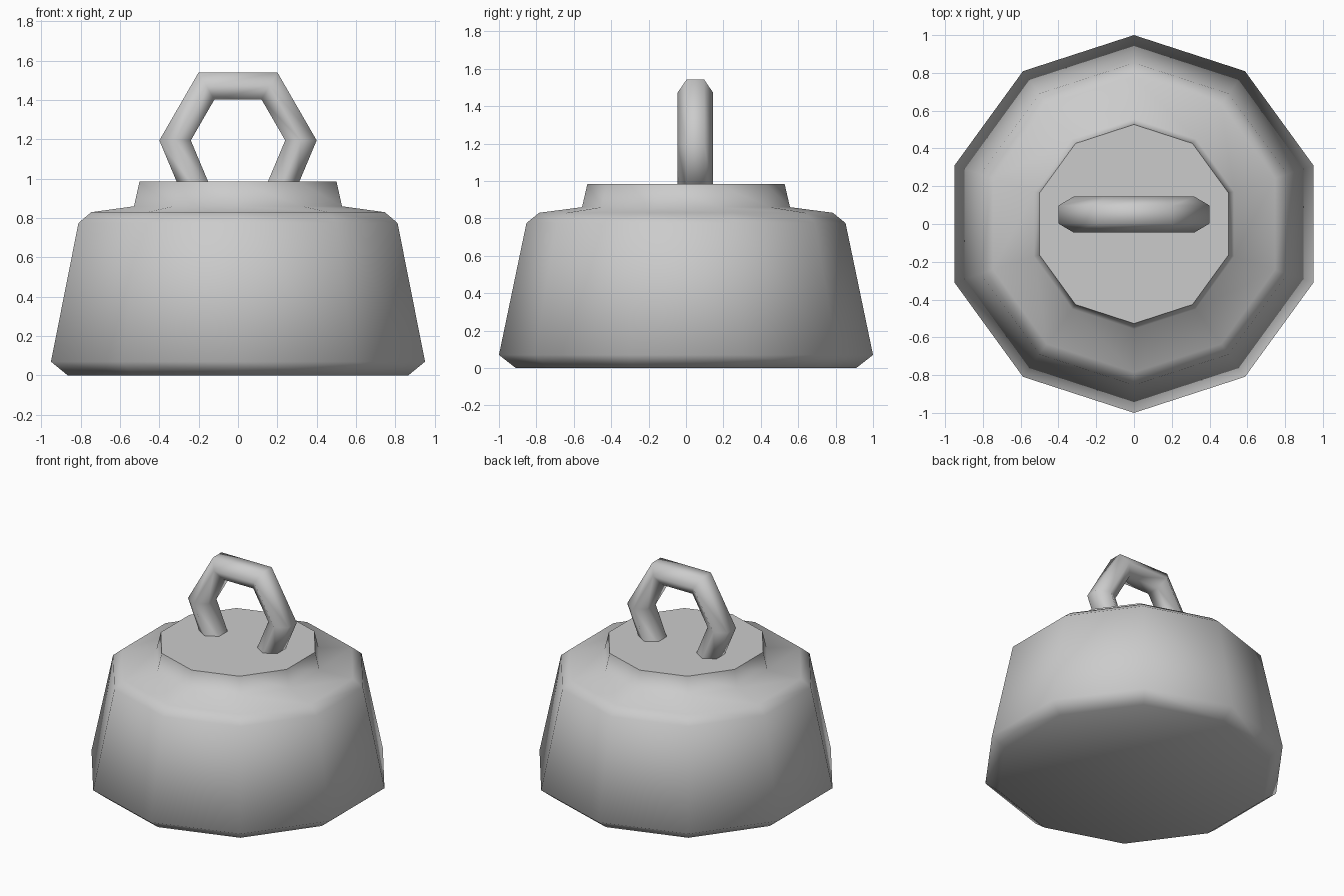
import bpy
import bmesh
from math import sin, cos, pi, radians
from mathutils import Vector

if "Cube" in bpy.data.objects:
    bpy.data.objects.remove(bpy.data.objects["Cube"])

grey = bpy.data.materials.new("plain_grey")
grey.use_nodes = True
colour = (0.6, 0.6, 0.6, 1)
grey.diffuse_color = colour
grey.node_tree.nodes["Principled BSDF"].inputs["Base Color"].default_value = colour


def loft(name, rings, angle):
    """Skin a list of equal-sized rings, cap both ends, smooth up to an angle."""
    bm = bmesh.new()
    loops = [[bm.verts.new(p) for p in ring] for ring in rings]
    n = len(loops[0])
    for a, b in zip(loops, loops[1:]):
        for i in range(n):
            j = (i + 1) % n
            bm.faces.new((a[i], a[j], b[j], b[i]))
    bm.faces.new(loops[0][::-1])
    bm.faces.new(loops[-1])
    bmesh.ops.recalc_face_normals(bm, faces=bm.faces)
    mesh = bpy.data.meshes.new(name)
    bm.to_mesh(mesh)
    bm.free()
    mesh.materials.append(grey)
    obj = bpy.data.objects.new(name, mesh)
    bpy.context.collection.objects.link(obj)
    bpy.ops.object.select_all(action='DESELECT')
    obj.select_set(True)
    bpy.context.view_layer.objects.active = obj
    bpy.ops.object.shade_smooth_by_angle(angle=radians(angle))
    return obj


# Ten-sided weight body with chamfered foot, shoulder and neck
SIDES = 10
profile = [(0.91, 0), (1.0, 0.07), (0.853, 0.775), (0.785, 0.83),
           (0.556, 0.86), (0.527, 0.985)]
loft("weight_body",
     [[(r * sin(2 * pi * i / SIDES), r * cos(2 * pi * i / SIDES), z)
       for i in range(SIDES)] for r, z in profile], 75)

# Bent hexagonal handle: mitred corners on a hexagon, legs sunk into the neck
HUB_Z, REACH, HALF_DEPTH, HALF_WIDTH, OFFSET_Y = 1.195, 0.32, 0.08, 0.095, 0.05


def section(x, z, out):
    ring = []
    for k in range(6):
        t = k * pi / 3
        p = Vector((x, OFFSET_Y, z)) + out * (HALF_DEPTH * sin(t) / sin(pi / 3))
        p.y += HALF_WIDTH * cos(t)
        ring.append(p)
    return ring


rings = [section(0.217, 0.95, Vector((1, 0, 0)))]
for k in range(4):
    out = Vector((cos(k * pi / 3), 0, sin(k * pi / 3)))
    rings.append(section(REACH * out.x, HUB_Z + REACH * out.z, out))
rings.append(section(-0.217, 0.95, Vector((-1, 0, 0))))
loft("handle", rings, 75)
